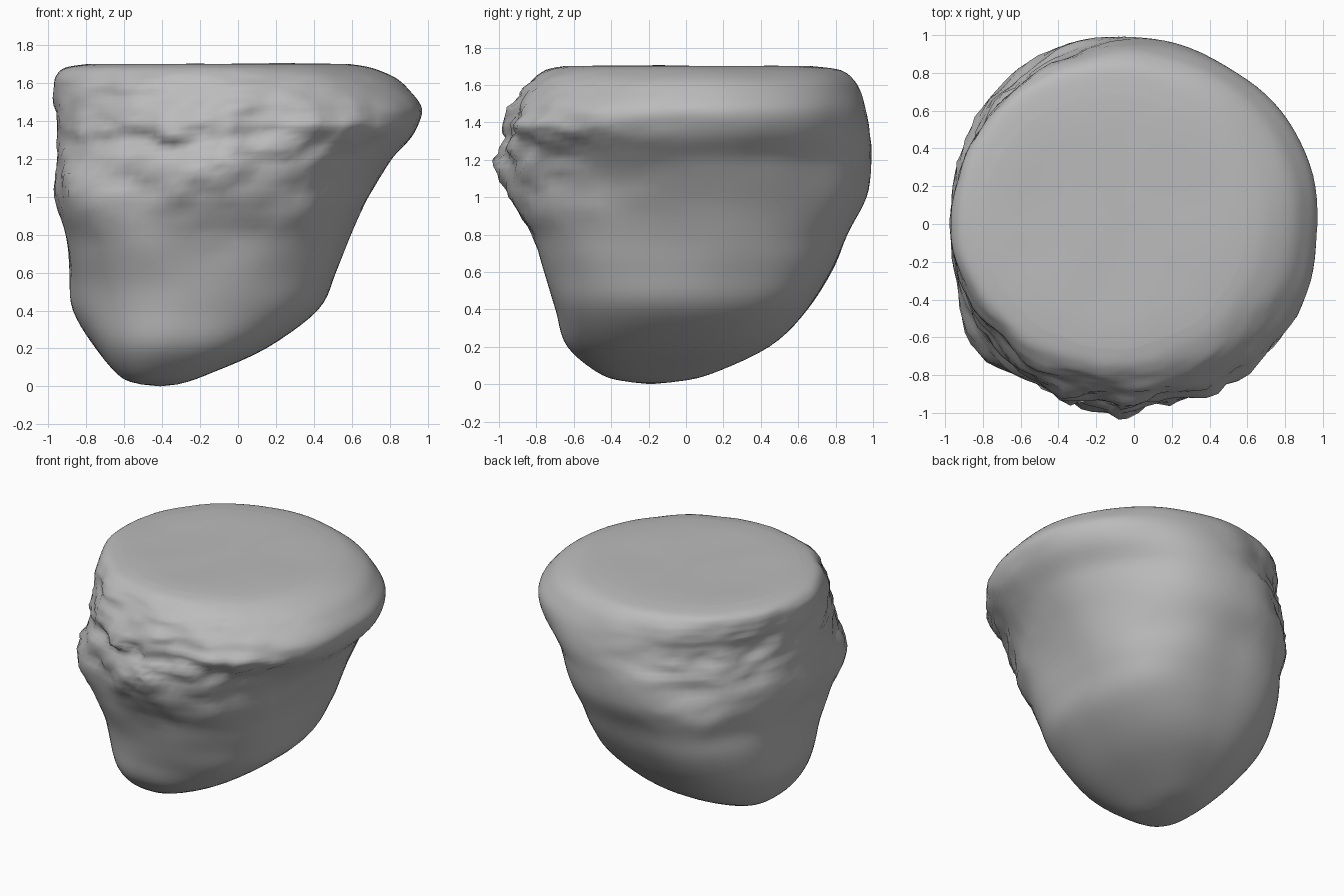
import bpy, bmesh, math
from mathutils import Vector, noise

if "Cube" in bpy.data.objects:
    bpy.data.objects.remove(bpy.data.objects["Cube"])

# Height, then left, right, front and back extents of the boulder
PROFILE = [
    (0.01, -0.51, -0.32, -0.29, -0.08),
    (0.05, -0.62, -0.19, -0.45, 0.12),
    (0.20, -0.75, 0.15, -0.63, 0.44),
    (0.40, -0.87, 0.42, -0.70, 0.65),
    (0.60, -0.89, 0.51, -0.76, 0.78),
    (0.80, -0.91, 0.59, -0.83, 0.87),
    (1.00, -0.96, 0.68, -0.94, 0.97),
    (1.20, -0.97, 0.81, -0.98, 0.99),
    (1.34, -0.97, 0.94, -0.97, 0.98),
    (1.46, -0.97, 0.98, -0.94, 0.96),
    (1.56, -0.97, 0.91, -0.88, 0.93),
    (1.63, -0.96, 0.83, -0.82, 0.89),
    (1.68, -0.91, 0.70, -0.75, 0.82),
    (1.70, -0.80, 0.58, -0.66, 0.68),
]
# Hollows and ledges: compass angle, height, angular width, height spread, push
DENTS = [
    (-50, 1.08, 22, 0.08, -0.03),
    (-45, 1.38, 25, 0.07, 0.02),
    (-118, 1.02, 12, 0.14, -0.08),
    (-138, 0.98, 20, 0.20, 0.06),
    (-135, 0.45, 25, 0.20, -0.05),
    (145, 1.35, 30, 0.25, -0.03),
]
SEGMENTS = 96
STEPS = 5


def bump(x, width):
    return math.exp(-(x / width) ** 2)


def turn(angle, centre):
    return (math.degrees(angle) - centre + 180) % 360 - 180


def surface_point(row, angle):
    z, x0, x1, y0, y1 = row
    c, s = math.cos(angle), math.sin(angle)
    # The lower body is boxier than the round upper part
    n = 2.0 + 0.55 * min(1, max(0, (1.2 - z) / 0.5))
    r = (abs(c) ** n + abs(s) ** n) ** (-1 / n) / 2
    p = Vector(((x0 + x1) / 2 + c * r * (x1 - x0),
                (y0 + y1) / 2 + s * r * (y1 - y0), z))
    push = sum(amount * bump(turn(angle, a), wa) * bump(z - h, wh)
               for a, h, wa, wh, amount in DENTS)
    # The front and the far left are craggy; the rest is worn smooth
    crag = max(bump(turn(angle, -95), 60), 0.6 * bump(turn(angle, 145), 40))
    crag *= bump(z - 1.28, 0.33)
    stretched = Vector((p.x, p.y, p.z * 1.5))
    push += 0.07 * crag * noise.fractal(stretched * 4.5, 0.8, 2.0, 4)
    push += 0.02 * min(1, z * 2) * noise.noise(p * 2.5)
    return p + Vector((c, s, 0)) * push


def spline(a, b, c, d, t):
    return b + t / 2 * (c - a + t * (2 * a - 5 * b + 4 * c - d
                                     + t * (3 * (b - c) + d - a)))


# Fill in smooth rings between the profile heights
padded = [PROFILE[0]] + PROFILE + [PROFILE[-1]]
rows = []
for four in zip(padded, padded[1:], padded[2:], padded[3:]):
    for i in range(STEPS):
        rows.append([spline(*values, i / STEPS) for values in zip(*four)])
rows.append(PROFILE[-1])

bm = bmesh.new()
rings = []
for row in rows:
    rings.append([bm.verts.new(surface_point(row, math.tau * i / SEGMENTS))
                  for i in range(SEGMENTS)])

# Gently uneven flat top
edge = [v.co.copy() for v in rings[-1]]
middle = Vector((-0.08, 0.01, 1.70))
for k in (0.75, 0.5, 0.25):
    ring = []
    for co in edge:
        p = middle.lerp(co, k)
        p.z += 0.01 * noise.noise(p * 3) + 0.008 * p.x
        ring.append(bm.verts.new(p))
    rings.append(ring)

for lower, upper in zip(rings, rings[1:]):
    for i in range(SEGMENTS):
        j = (i + 1) % SEGMENTS
        bm.faces.new((lower[i], lower[j], upper[j], upper[i]))
for ring, tip in ((rings[0], (-0.41, -0.19, 0)), (rings[-1], middle)):
    v = bm.verts.new(tip)
    for i in range(SEGMENTS):
        bm.faces.new((ring[i], ring[(i + 1) % SEGMENTS], v))
bmesh.ops.recalc_face_normals(bm, faces=bm.faces)

mesh = bpy.data.meshes.new("boulder")
bm.to_mesh(mesh)
bm.free()
boulder = bpy.data.objects.new("boulder", mesh)
bpy.context.collection.objects.link(boulder)

# Plain grey stone
stone = bpy.data.materials.new("grey stone")
stone.use_nodes = True
colour = (0.5, 0.5, 0.5, 1)
stone.diffuse_color = colour
stone.node_tree.nodes["Principled BSDF"].inputs["Base Color"].default_value = colour
mesh.materials.append(stone)

bpy.context.view_layer.objects.active = boulder
boulder.select_set(True)
bpy.ops.object.shade_smooth_by_angle(angle=math.radians(60))
